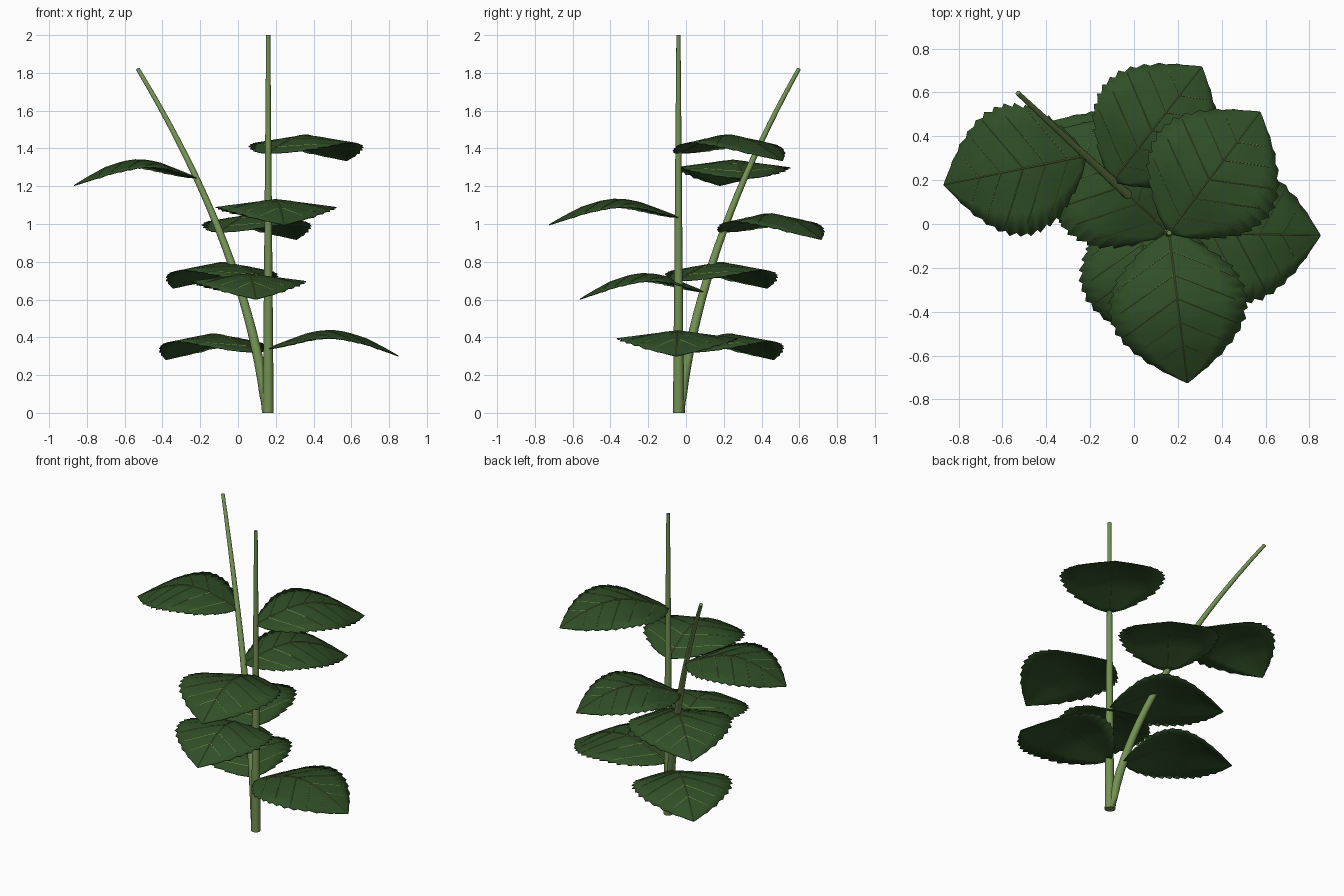
import bpy, bmesh, math
from mathutils import Vector

if "Cube" in bpy.data.objects:
    bpy.data.objects.remove(bpy.data.objects["Cube"])


def material(name, rgb):
    m = bpy.data.materials.new(name)
    m.diffuse_color = (*rgb, 1)
    m.use_nodes = True
    m.node_tree.nodes["Principled BSDF"].inputs["Base Color"].default_value = m.diffuse_color
    return m


STEM = material("stem green", (0.17, 0.28, 0.085))
LEAF = material("leaf green", (0.03, 0.078, 0.02))
VEIN = material("vein pale green", (0.18, 0.25, 0.06))


def finish(bm, name, mat, angle=40):
    mesh = bpy.data.meshes.new(name)
    bmesh.ops.recalc_face_normals(bm, faces=bm.faces)
    bm.to_mesh(mesh)
    bm.free()
    mesh.materials.append(mat)
    ob = bpy.data.objects.new(name, mesh)
    bpy.context.collection.objects.link(ob)
    bpy.ops.object.select_all(action='DESELECT')
    ob.select_set(True)
    bpy.context.view_layer.objects.active = ob
    bpy.ops.object.shade_smooth_by_angle(angle=math.radians(angle))
    return ob


def tube(bm, path, r0, r1, sides):
    """Tapered, capped tube along a list of points."""
    rings = []
    n = len(path) - 1
    for i, p in enumerate(path):
        d = path[min(i + 1, n)] - path[max(i - 1, 0)]
        if i == 0 and d.z > 0.05:
            d = Vector((0, 0, 1))          # flat foot on the ground
        q = d.to_track_quat('Z', 'Y')
        r = r0 + (r1 - r0) * i / n
        rings.append([bm.verts.new(p + q @ Vector((r * math.cos(a), r * math.sin(a), 0)))
                      for a in (2 * math.pi * k / sides for k in range(sides))])
    for a, b in zip(rings, rings[1:]):
        for k in range(sides):
            j = (k + 1) % sides
            bm.faces.new((a[k], a[j], b[j], b[k]))
    bm.faces.new(rings[0][::-1])
    bm.faces.new(rings[-1])


def lerp_table(table, t):
    for (t0, v0), (t1, v1) in zip(table, table[1:]):
        if t <= t1:
            return v0 + (v1 - v0) * (t - t0) / (t1 - t0)
    return table[-1][1]


# Leaf half width and arch height along its length
WIDTH = [(0, .012), (.03, .06), (.08, .12), (.175, .2), (.28, .27), (.4, .305), (.5, .315),
         (.62, .295), (.72, .25), (.83, .175), (.92, .09), (1, .002)]
ARCH = [(0, 0), (.15, .04), (.3, .078), (.4, .092), (.5, .095), (.6, .085), (.75, .053),
        (.9, 0), (1, -.04)]
TEETH = 14


def leaf_point(t, w, length):
    """Point on the leaf blade: t along the midrib, w sideways in units."""
    return Vector((t * length, w, lerp_table(ARCH, t) - 0.13 * abs(w)))


def make_leaf(name, base, angle, length):
    k = length / 0.69
    rows = []
    bm = bmesh.new()
    # Blade with forward-pointing saw teeth along both edges
    stations = [(0, 0)]
    for i in range(TEETH):
        stations += [((i + 0.75) / TEETH, 1), ((i + 1) / TEETH, -1)]
    for t, tooth in stations:
        fade = min(1, t * 6, (1 - t) * 4)
        half = k * lerp_table(WIDTH, t) + tooth * 0.009 * fade
        half = max(half, 0.002)
        rows.append([bm.verts.new(leaf_point(t, half * s / 3, length)) for s in range(-3, 4)])
    for a, b in zip(rows, rows[1:]):
        for j in range(6):
            bm.faces.new((a[j], b[j], b[j + 1], a[j + 1]))
    blade = finish(bm, name, LEAF, 60)
    sol = blade.modifiers.new("thickness", 'SOLIDIFY')
    sol.thickness = 0.004
    sol.offset = 0

    # Midrib and paired side veins on the upper face
    bm = bmesh.new()
    lift = Vector((0, 0, 0.001))
    tube(bm, [leaf_point(i / 24, 0, length) + lift for i in range(25)], .0045, .002, 4)
    for t0 in (.12, .28, .44, .6, .75):
        for side in (-1, 1):
            pts = []
            for i in range(9):
                w = .3 * k * i / 8
                t = t0 + w * 0.55 / length
                if t > .97 or w > k * lerp_table(WIDTH, t) - 0.012:
                    break
                pts.append(leaf_point(t, w * side, length) + lift)
            if len(pts) > 2:
                tube(bm, pts, .0028, .0018, 4)
    veins = finish(bm, name + "_veins", VEIN)
    for ob in (blade, veins):
        ob.location = base
        ob.rotation_euler.z = math.radians(angle)


# Straight stem
X, Y = 0.16, -0.04
bm = bmesh.new()
tube(bm, [Vector((X, Y, z / 5)) for z in range(11)], .029, .011, 16)
finish(bm, "straight_stem", STEM)

# Leaning stem, a quadratic curve
P0, P1, P2 = Vector((.155, -.035, 0)), Vector((.05, .06, .86)), Vector((-.53, .597, 1.82))


def lean(s):
    return P0 * (1 - s) ** 2 + P1 * 2 * s * (1 - s) + P2 * s * s


bm = bmesh.new()
tube(bm, [lean(i / 20) for i in range(21)], .029, .011, 16)
finish(bm, "leaning_stem", STEM)

# Leaves spiral up each stem: height, heading in degrees
for i, (z, a) in enumerate([(.34, -1), (.70, 137), (1.035, 277), (1.375, 53)]):
    make_leaf(f"straight_stem_leaf_{i + 1}", Vector((X, Y, z)), a, .69)
for i, (z, a) in enumerate([(.325, 137), (.645, 277), (.955, 52), (1.245, 191.5)]):
    s = min((j / 200 for j in range(201)), key=lambda v: abs(lean(v).z - z))
    make_leaf(f"leaning_stem_leaf_{i + 1}", lean(s), a, .66)
